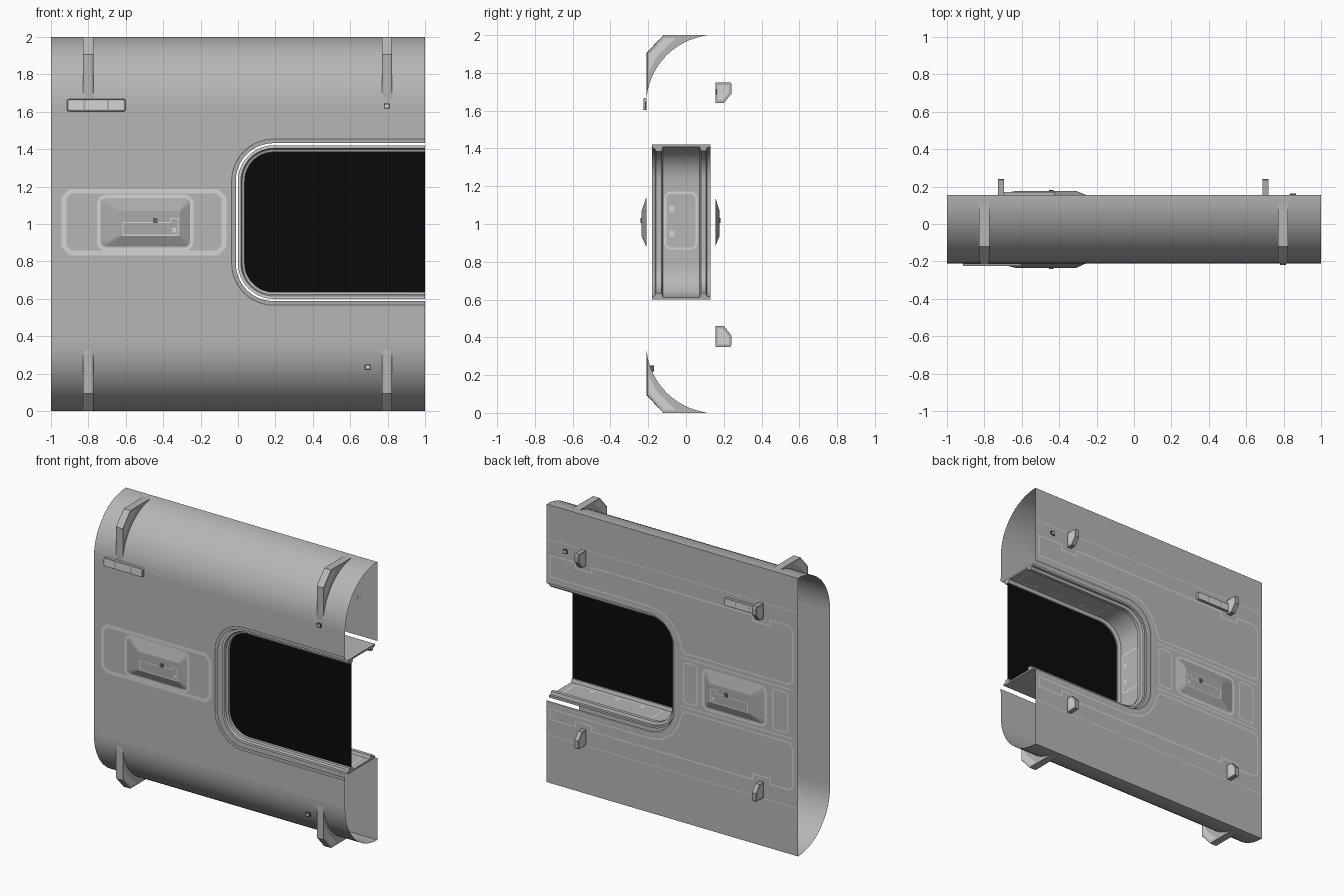
import bpy, bmesh, math
from mathutils import Vector

if "Cube" in bpy.data.objects:
    bpy.data.objects.remove(bpy.data.objects["Cube"])


def material(name, c):
    m = bpy.data.materials.new(name)
    m.diffuse_color = (c, c, c, 1)
    m.use_nodes = True
    m.node_tree.nodes["Principled BSDF"].inputs["Base Color"].default_value = m.diffuse_color
    return m


SHELL = material("shell_grey", 0.47)
TRIM = material("trim_grey", 0.41)
LIGHT = material("light_grey", 0.66)
DARK = material("dark_grey", 0.12)
BLACK = material("black_glass", 0.003)

FRONT, BACK = -0.21, 0.155      # y of outer and inner wall
MID = 1.01                      # window centre height
R = BACK - FRONT                # radius of the rolled edges


def build(name, verts, faces, mat, facing=None, smooth=False):
    bm = bmesh.new()
    vs = [bm.verts.new(v) for v in verts]
    for f in faces:
        bm.faces.new([vs[i] for i in f])
    bmesh.ops.remove_doubles(bm, verts=bm.verts, dist=1e-5)
    bmesh.ops.recalc_face_normals(bm, faces=bm.faces)
    if facing:
        d = Vector(facing)
        if sum(f.normal.dot(d) * f.calc_area() for f in bm.faces) < 0:
            bmesh.ops.reverse_faces(bm, faces=bm.faces)
    me = bpy.data.meshes.new(name)
    bm.to_mesh(me)
    bm.free()
    me.materials.append(mat)
    ob = bpy.data.objects.new(name, me)
    bpy.context.collection.objects.link(ob)
    if smooth:
        bpy.ops.object.select_all(action='DESELECT')
        ob.select_set(True)
        bpy.context.view_layer.objects.active = ob
        bpy.ops.object.shade_smooth_by_angle(angle=math.radians(32))
    return ob


def loft(name, loops, mat, closed=True, caps=True, facing=None, smooth=False):
    """Skin a row of equal-length point loops."""
    n = len(loops[0])
    verts = [p for l in loops for p in l]
    faces = []
    for k in range(len(loops) - 1):
        for i in range(n if closed else n - 1):
            j = (i + 1) % n
            faces.append((k * n + i, k * n + j, (k + 1) * n + j, (k + 1) * n + i))
    if caps:
        faces += [tuple(range(n)), tuple(range((len(loops) - 1) * n, len(loops) * n))]
    return build(name, verts, faces, mat, facing, smooth)


def at_y(pts, y):
    return [(a, y, b) for a, b in pts]


def at_x(pts, x):
    return [(x, a, b) for a, b in pts]


def rrect(x0, x1, z0, z1, r, n=4):
    pts = []
    for cx, cz, a in ((x1 - r, z1 - r, 0), (x0 + r, z1 - r, 90), (x0 + r, z0 + r, 180), (x1 - r, z0 + r, 270)):
        for i in range(n + 1):
            t = math.radians(a + 90 * i / n)
            pts.append((cx + r * math.cos(t), cz + r * math.sin(t)))
    return pts


def stroke(name, pts, w, place, mat=LIGHT, closed=True, facing=None):
    """Flat mitred painted line along a 2D path."""
    n, p = len(pts), [Vector(q) for q in pts]
    left, right = [], []
    for i in range(n):
        a = p[i - 1] if (closed or i > 0) else p[i]
        b = p[(i + 1) % n] if (closed or i < n - 1) else p[i]
        d1, d2 = (p[i] - a), (b - p[i])
        d1 = d1.normalized() if d1.length else d2.normalized()
        d2 = d2.normalized() if d2.length else d1
        n1, n2 = Vector((-d1.y, d1.x)), Vector((-d2.y, d2.x))
        m = (n1 + n2) / max(1 + n1.dot(n2), 0.5)
        left.append(tuple(p[i] + m * w / 2))
        right.append(tuple(p[i] - m * w / 2))
    if closed:
        left.append(left[0])
        right.append(right[0])
    return loft(name, [place(left), place(right)], mat, False, False, facing)


def window_path(off, n=12):
    """U-shaped window outline open at x=1, grown by off."""
    x0, h, r = -off, 0.41 + off, 0.19 + off
    pts = [(1, MID - h)]
    pts += [(x0 + r - r * math.sin(t), MID - h + r - r * math.cos(t)) for t in
            (math.pi / 2 * i / n for i in range(n + 1))]
    return pts + [(x, 2 * MID - z) for x, z in reversed(pts)]


def wall(name, y, z0, z1, facing):
    pts = [(-1, z0), (1, z0)] + window_path(0.012) + [(1, z1), (-1, z1)]
    return build(name, at_y(pts, y), [tuple(range(len(pts)))], SHELL, facing)


def arc(z_side, n=16):
    zc = 2 - R if z_side > 0 else R
    return [(BACK - R * math.cos(t), zc + z_side * R * math.sin(t)) for t in
            (math.pi / 2 * i / n for i in range(n + 1))]


# Walls and rolled top and bottom edges
wall("outer_wall", FRONT, R, 2 - R, (0, -1, 0))
wall("inner_wall", BACK, 0, 2, (0, 1, 0))
for s, nm in ((1, "top"), (-1, "bottom")):
    loft(nm + "_rolled_edge", [at_x(arc(s), -1), at_x(arc(s), 1)], SHELL, False, False, (0, -1, s), True)

# Window surround strips, frame channel and glass
for y, d, nm in ((FRONT - 0.002, -1, "outer"), (BACK + 0.002, 1, "inner")):
    loft(nm + "_window_trim", [at_y(window_path(0.012), y), at_y(window_path(0.034), y)],
         TRIM, False, False, (0, d, 0))
    stroke(nm + "_window_line", window_path(0.034), 0.005, lambda p, y=y, d=d: at_y(p, y + d * 0.001),
           DARK if d < 0 else LIGHT, False, (0, d, 0))
section = [(0, -.18), (-.015, -.18), (-.022, -.165), (-.036, -.16), (-.036, -.13), (-.012, -.122),
           (-.012, .072), (-.034, .08), (-.034, .105), (-.015, .112), (-.015, .13), (0, .13)]
rings = [at_y(window_path(o), y) for o, y in section]
frame = loft("window_frame", rings + [rings[0]], SHELL, False, False, None, True)
for end in (0, -1):
    cap = [r[end] for r in rings]
    build("window_frame_end", cap, [tuple(range(len(cap)))], TRIM, (1, 0, 0))
loft("window_frame_lip", [at_y(window_path(-0.002), -0.1815), at_y(window_path(-0.014), -0.1815)],
     LIGHT, False, False, (0, -1, 0))
g = window_path(-0.033)
build("window_glass", at_y(g, -0.14), [tuple(range(len(g)))], BLACK, (0, -1, 0))

# Painted pads inside the window channel
stroke("channel_end_pad", rrect(-.11, .055, .87, 1.165, .03), .012, lambda p: at_x(p, .0145), facing=(1, 0, 0))
for z in (.95, 1.08):
    build("channel_end_dot", at_x(rrect(-.09, -.06, z - .015, z + .015, .004), .0145),
          [tuple(range(20))], LIGHT, (1, 0, 0))
for z, d in ((MID + .41 - .0145, -1), (MID - .41 + .0145, 1)):
    flat = lambda p, z=z: [(a, b, z) for a, b in p]
    stroke("channel_long_pad", rrect(.25, .95, -.105, .055, .03), .01, flat, facing=(0, 0, d))
    for x in (.4, .6, .8):
        build("channel_dot", flat(rrect(x - .015, x + .015, -.09, -.06, .004)), [tuple(range(20))], LIGHT, (0, 0, d))

# Ribs over the rolled edges, with side pads
for s, nm in ((1, "top"), (-1, "bottom")):
    up = lambda z: z if s > 0 else 2 - z
    inner = [p for p in arc(s) if p[0] < .11]
    outline = [(.11, up(2)), (-.12, up(2)), (FRONT, up(1.905)), (FRONT, up(1.7))] + inner[1:]
    cy, cz = -.11, up(1.9)
    pad = [(-.055, up(1.985)), (-.115, up(1.985)), (-.195, up(1.897)), (-.195, up(1.81)), (-.15, up(1.89))]
    for x in (-.8, .797):
        small = [(y, z) if i >= 4 or i == 0 else (y + (.006 if i > 1 else 0), z) for i, (y, z) in enumerate(outline)]
        loft(nm + "_rib", [at_x(small, x - .027), at_x(outline, x - .018),
                           at_x(outline, x + .018), at_x(small, x + .027)], SHELL)
        for d in (-1, 1):
            build(nm + "_rib_pad", at_x(pad, x + d * .0285), [tuple(range(5))], LIGHT, (d, 0, 0))

# Hooks on the inner wall
for s, nm in ((1, "upper"), (-1, "lower")):
    up = lambda z: z if s > 0 else 2.1 - z
    hook = [(BACK, up(1.75)), (.235, up(1.75)), (.24, up(1.74)), (.24, up(1.69)), (.2, up(1.64)), (BACK, up(1.64))]
    pad = [(.168, up(1.737)), (.227, up(1.737)), (.227, up(1.694)), (.195, up(1.653)), (.168, up(1.653))]
    for x in (-.71, .703):
        loft(nm + "_hook", [at_x(hook, x - .016), at_x(hook, x + .016)], TRIM)
        for d in (-1, 1):
            build(nm + "_hook_pad", at_x(pad, x + d * .0175), [tuple(range(5))], LIGHT, (d, 0, 0))

# Raised control consoles, label bars and buttons on both walls
for wy, d, nm, h in ((FRONT, -1, "outer", .025), (BACK, 1, "inner", .022)):
    face = (0, d, 0)
    y1 = wy + d * h
    skin = lambda p, wy=wy, d=d: at_y(p, wy + d * .003)
    top = lambda p, y1=y1, d=d: at_y(p, y1 + d * .001)
    loft(nm + "_console", [at_y(rrect(-.735, -.255, .88, 1.14, .03), wy),
                           at_y(rrect(-.63, -.31, .935, 1.07, .006), y1)], TRIM)
    stroke(nm + "_console_border", rrect(-.745, -.247, .865, 1.148, .04), .018, skin, facing=face)
    stroke(nm + "_console_line", [(-.615, .94), (-.32, .94), (-.32, 1.03), (-.36, 1.03), (-.36, 1.008), (-.615, 1.008)],
           .006, top, facing=face)
    loft(nm + "_console_button", [at_y(rrect(-.455, -.43, 1.005, 1.032, .004), wy),
                                  at_y(rrect(-.455, -.43, 1.005, 1.032, .004), y1 + d * .005)], DARK)
    build(nm + "_console_key", top(rrect(-.35, -.33, .955, .98, .003)), [tuple(range(20))], LIGHT, face)
    # label bar
    x0, x1, z0, z1 = (-.915, -.6, 1.602, 1.668) if d < 0 else (-.72, -.42, 1.655, 1.715)
    loft(nm + "_label_bar", [at_y(rrect(x0, x1, z0, z1, .012), wy),
                             at_y(rrect(x0 + .003, x1 - .003, z0 + .003, z1 - .003, .01), wy + d * .015)], TRIM)
    for a, b in ((x0 + .012, x0 + .09), (x0 + .1, x1 - .1), (x1 - .09, x1 - .012)):
        build(nm + "_label_plate", at_y(rrect(a, b, z0 + .009, z1 - .009, .006), wy + d * .0165),
              [tuple(range(20))], LIGHT, face)

# Broad painted border around the outer console
stroke("outer_panel_border", rrect(-.93, -.075, .845, 1.175, .035, 1), .025,
       lambda p: at_y(p, FRONT - .002), facing=(0, -1, 0))

# Small square buttons
for x, z, ya, yb in ((.795, 1.63, FRONT, -.218), (.693, .235, -.17, -.2), (.85, 1.7, BACK, .163)):
    sq = rrect(x - .016, x + .016, z - .015, z + .015, .004)
    loft("square_button", [at_y(sq, ya), at_y(sq, yb)], DARK)
    dot = rrect(x - .009, x + .009, z - .008, z + .008, .003)
    build("square_button_face", at_y(dot, yb + math.copysign(.001, yb)), [tuple(range(20))], LIGHT, (0, yb, 0))

# Painted panel lines on the inner wall
inner_skin = lambda p: at_y(p, BACK + .002)
panel = [(.97, 1.64), (.77, 1.64), (.77, 1.6), (.64, 1.6), (.64, 1.64), (-.64, 1.64), (-.64, 1.6), (-.78, 1.6),
         (-.78, 1.64), (-.93, 1.64), (-.96, 1.61), (-.96, 1.25), (-.93, 1.22), (-.1, 1.22), (-.075, 1.25),
         (-.05, 1.33), (.0, 1.41), (.08, 1.465), (.18, 1.485), (.97, 1.485)]
mirrored = [(x, 2.1 - z if z > 1.55 else 2 * MID - z) for x, z in panel]
for nm, path, z in (("upper", panel, 1.752), ("lower", mirrored, .345)):
    stroke(nm + "_inner_panel_line", path, .011, inner_skin, facing=(0, 1, 0))
    stroke(nm + "_inner_seam", [(-1, z), (1, z)], .006, inner_skin, LIGHT, False, (0, 1, 0))
for z in (.835, 1.185):
    stroke("inner_console_rail", [(-.97, z), (-.07, z)], .01, inner_skin, LIGHT, False, (0, 1, 0))
for a, b in ((-.92, -.8), (-.2, -.09)):
    stroke("inner_side_panel", rrect(a, b, .865, 1.155, .025), .011, inner_skin, facing=(0, 1, 0))
